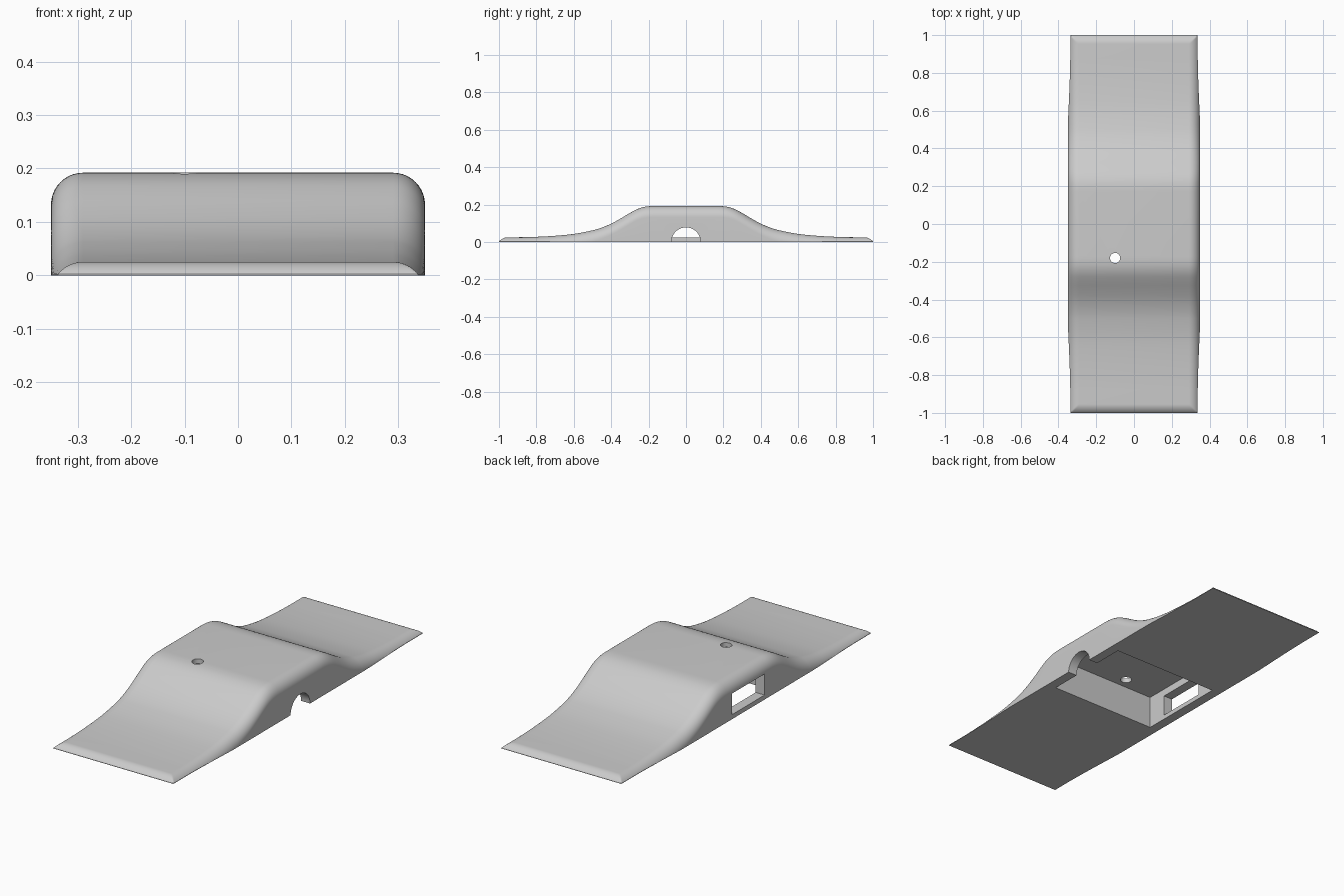
import bpy, bmesh, math
from mathutils import Vector

cube = bpy.data.objects.get("Cube")
if cube:
    bpy.data.objects.remove(cube, do_unlink=True)

R = 0.06          # edge rounding radius
FLAT_X = 0.29     # half width of the flat top
LIP = 0.025       # thickness at the thin ends
EDGE = 0.002      # smallest edge height
N = 10            # steps per rounding

grey = bpy.data.materials.new("light_grey")
grey.use_nodes = True
colour = (0.6, 0.6, 0.6, 1)
grey.diffuse_color = colour
grey.node_tree.nodes["Principled BSDF"].inputs["Base Color"].default_value = colour

# Half of the side profile: (distance from the middle, height)
PROFILE = [(0.17, 0.192), (0.22, 0.188), (0.26, 0.176), (0.30, 0.155),
           (0.35, 0.125), (0.40, 0.098), (0.45, 0.077), (0.50, 0.062),
           (0.60, 0.043), (0.70, 0.033), (0.80, 0.0275), (0.90, LIP)]


def smooth_profile(points, steps=4):
    """Catmull-Rom style samples through the profile points."""
    def slope(i):
        if i in (0, len(points) - 1):
            return 0.0
        (xa, za), (xb, zb) = points[i - 1], points[i + 1]
        return (zb - za) / (xb - xa)
    out = []
    for i in range(len(points) - 1):
        (x0, z0), (x1, z1) = points[i], points[i + 1]
        d = x1 - x0
        for s in range(steps):
            t = s / steps
            z = ((2*t**3 - 3*t**2 + 1) * z0 + (t**3 - 2*t**2 + t) * d * slope(i)
                 + (3*t**2 - 2*t**3) * z1 + (t**3 - t**2) * d * slope(i + 1))
            out.append((x0 + d * t, z))
    return out


def arc(height):
    """Rounding from the flat top down to the wall: (outward, z) pairs."""
    end = math.acos(max(0.0, 1 - (height - EDGE) / R))
    return [(R * math.sin(end * k / N), height - R * (1 - math.cos(end * k / N)))
            for k in range(N + 1)]


# Stations along the length: (y, section height, height limit of the end rounding)
half = [(y, h, h) for y, h in smooth_profile(PROFILE)]
lip = arc(LIP)
half += [(1 - lip[-1][0] + o, LIP, z) for o, z in lip]
stations = [(-y, h, c) for y, h, c in reversed(half)] + half

# Body skin lofted through the stations
bm = bmesh.new()
rows = []
for y, h, limit in stations:
    side = [(FLAT_X + o, min(z, limit)) for o, z in arc(h)]
    side.append((side[-1][0], 0))
    section = [(-x, z) for x, z in reversed(side)] + side
    rows.append([bm.verts.new((x, y, z)) for x, z in section])
for a, b in zip(rows, rows[1:]):
    for i in range(len(a)):
        j = (i + 1) % len(a)
        bm.faces.new((a[i], a[j], b[j], b[i]))
bm.faces.new(rows[0])
bm.faces.new(rows[-1])
bmesh.ops.recalc_face_normals(bm, faces=bm.faces)
mesh = bpy.data.meshes.new("ramp_body")
bm.to_mesh(mesh)
bm.free()
mesh.materials.append(grey)
body = bpy.data.objects.new("ramp_body", mesh)
bpy.context.collection.objects.link(body)


def cut(cutter, name):
    """Subtract a cutter from the body and remove it."""
    cutter.name = name
    cutter.hide_render = True
    cutter.data.materials.append(grey)
    bpy.ops.object.select_all(action="DESELECT")
    body.select_set(True)
    bpy.context.view_layer.objects.active = body
    mod = body.modifiers.new(name, "BOOLEAN")
    mod.operation = "DIFFERENCE"
    mod.solver = "EXACT"
    mod.object = cutter
    bpy.ops.object.modifier_apply(modifier=mod.name)
    bpy.data.objects.remove(cutter, do_unlink=True)


def box(lo, hi):
    lo, hi = Vector(lo), Vector(hi)
    bpy.ops.mesh.primitive_cube_add(size=1, location=(lo + hi) / 2)
    ob = bpy.context.object
    ob.scale = hi - lo
    bpy.context.view_layer.update()
    return ob


def cylinder(radius, depth, location, rotation=(0, 0, 0)):
    bpy.ops.mesh.primitive_cylinder_add(vertices=48, radius=radius, depth=depth,
                                        location=location, rotation=rotation)
    return bpy.context.object


# Hollow underneath, window on the right wall, round notch on the left wall, top hole
cut(box((-0.30, -0.235, -0.1), (0.30, 0.235, 0.168)), "cavity")
cut(box((-0.45, -0.13, 0.023), (-0.25, 0.13, 0.13)), "window")
cut(cylinder(0.078, 0.2, (0.35, 0, 0), (0, math.pi / 2, 0)), "notch")
cut(cylinder(0.027, 0.2, (-0.10, -0.18, 0.2)), "top_hole")

bpy.ops.object.select_all(action="DESELECT")
body.select_set(True)
bpy.context.view_layer.objects.active = body
bpy.ops.object.shade_smooth_by_angle(angle=math.radians(30))
